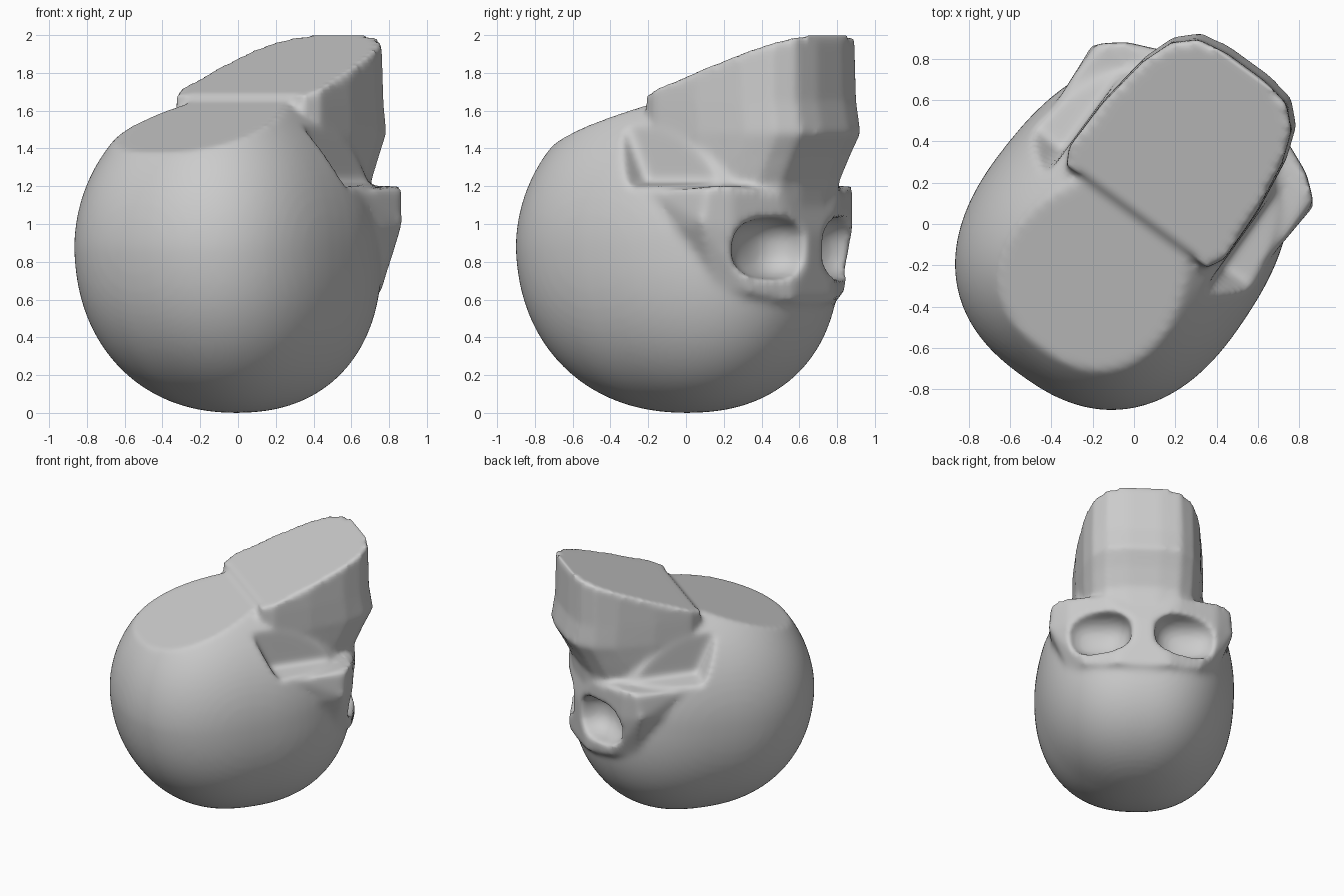
import bpy, bmesh, math
from mathutils import Vector, Matrix

if "Cube" in bpy.data.objects:
    bpy.data.objects.remove(bpy.data.objects["Cube"])

# Local frame: +y is where the face looks, x is sideways; the skull rests upside down
PLACE = Matrix.Rotation(math.radians(-36), 4, 'Z') @ Matrix.Translation((-0.01, 0, 0))


def make_object(name, bm):
    bmesh.ops.recalc_face_normals(bm, faces=bm.faces[:])
    me = bpy.data.meshes.new(name)
    bm.to_mesh(me)
    bm.free()
    ob = bpy.data.objects.new(name, me)
    bpy.context.collection.objects.link(ob)
    ob.matrix_world = PLACE
    return ob


def make_cutter(name, bm):
    ob = make_object(name, bm)
    ob.hide_render = True
    ob.hide_set(True)
    return ob


def cut_above(bm, height, slope):
    # slice off everything above the sloping plane z = height + slope * y
    res = bmesh.ops.bisect_plane(
        bm, geom=bm.verts[:] + bm.edges[:] + bm.faces[:],
        plane_co=(0, 0, height), plane_no=(0, -slope, 1), clear_outer=True)
    edges = [e for e in res['geom_cut'] if isinstance(e, bmesh.types.BMEdge)]
    bmesh.ops.contextual_create(bm, geom=edges)


def power(c, e):
    return math.copysign(abs(c) ** e, c)


def mirrored_hull(bm, points, sides=(1, -1)):
    verts = [bm.verts.new((x * s, y, z)) for x, y, z in points for s in sides]
    bmesh.ops.convex_hull(bm, input=verts)
    loose = [v for v in bm.verts if not v.link_faces]
    bmesh.ops.delete(bm, geom=loose, context='VERTS')


# Cranium: squarish in plan, fuller at the bottom, with the sloping flat skull base
bm = bmesh.new()
bmesh.ops.create_uvsphere(bm, u_segments=72, v_segments=48, radius=1)
for v in bm.verts:
    e = 0.9 if v.co.z < 0 else 1.0
    r = max(math.hypot(v.co.x, v.co.y), 1e-6)
    x, y, z = v.co.x / r, v.co.y / r, power(v.co.z, e)
    r = r ** e
    x, y = 0.715 * r * power(x, 0.84), 0.865 * r * power(y, 0.84)
    v.co = (x * (1 - 0.06 * y), y - 0.05 - 0.05 * min(z, 0), 0.87 + 0.87 * z)
cut_above(bm, 1.64, 0.35)
skull = make_object("skull", bm)

# Upper jaw: lofted rounded sections (z, front, half width), cut on a slope
bm = bmesh.new()
rings = []
for z, front, half in [(0.85, 0.80, 0.40), (1.10, 0.82, 0.43), (1.22, 0.83, 0.45),
                       (1.36, 0.90, 0.46), (1.48, 0.97, 0.465), (1.65, 0.94, 0.465),
                       (2.10, 0.93, 0.45)]:
    right = [(0.62, 0.02), (0.90, 0.0), (1.0, 0.10), (0.99, 0.40), (0.91, 0.70),
             (0.79, 0.87), (0.58, 0.97), (0.25, 1.0)]
    loop = right + [(-x, y) for x, y in reversed(right)]
    rings.append([bm.verts.new((x * half, 0.03 + y * (front - 0.03), z)) for x, y in loop])
n = len(rings[0])
for a, b in zip(rings, rings[1:]):
    for i in range(n):
        bm.faces.new((a[i], a[(i + 1) % n], b[(i + 1) % n], b[i]))
bm.faces.new(rings[0])
bm.faces.new(rings[-1])
cut_above(bm, 1.67, 0.36)
jaw = make_object("upper_jaw", bm)

# Brow, cheekbones and arches: one mirrored hull
bm = bmesh.new()
mirrored_hull(bm, [(0.26, 0.81, 1.16), (0.54, 0.69, 1.20), (0.65, 0.60, 1.20),
                   (0.665, 0.58, 1.00), (0.54, 0.69, 0.97), (0.53, 0.56, 0.68),
                   (0.41, 0.73, 0.62), (0.18, 0.83, 0.58), (0.08, 0.84, 0.95),
                   (0.64, 0.22, 1.17), (0.60, 0.22, 0.95)])
cheeks = make_object("cheekbones", bm)

# Eye socket cutter
bm = bmesh.new()
for s in (1, -1):
    made = bmesh.ops.create_uvsphere(bm, u_segments=48, v_segments=32, radius=1)
    for v in made['verts']:
        p = [power(c, 0.8) for c in v.co]
        v.co = (0.32 * s + 0.235 * p[0], 0.80 + 0.20 * p[1], 0.87 + 0.165 * p[2])
sockets = make_cutter("eye_socket_cutter", bm)

# Hollows beside the jaw, above the cheek arches
bm = bmesh.new()
for s in (1, -1):
    mirrored_hull(bm, [(0.47, 0.08, 1.22), (0.90, 0.12, 1.16), (0.46, 1.2, 1.22),
                       (0.90, 1.2, 1.18), (0.47, -0.10, 1.60), (0.90, -0.02, 1.40),
                       (0.47, -0.12, 1.75), (0.90, -0.10, 1.75), (0.46, 1.2, 1.75),
                       (0.90, 1.2, 1.75)], (s,))
hollows = make_cutter("temple_hollow_cutter", bm)

# Fuse cranium and cheeks, carve, add the jaw, soften
bpy.ops.object.select_all(action='DESELECT')
for ob in (cheeks, skull):
    ob.select_set(True)
bpy.context.view_layer.objects.active = skull
bpy.ops.object.join()
jaw.hide_render = True
jaw.hide_set(True)


def remesh(name):
    m = skull.modifiers.new(name, 'REMESH')
    m.mode = 'VOXEL'
    m.voxel_size = 0.02
    m.use_smooth_shade = True


def combine(ob, operation):
    m = skull.modifiers.new(ob.name, 'BOOLEAN')
    m.operation = operation
    m.object = ob


remesh("fuse")
combine(hollows, 'DIFFERENCE')
combine(jaw, 'UNION')
combine(sockets, 'DIFFERENCE')
remesh("even_out")
soft = skull.modifiers.new("soften", 'SMOOTH')
soft.factor = 0.5
soft.iterations = 8
